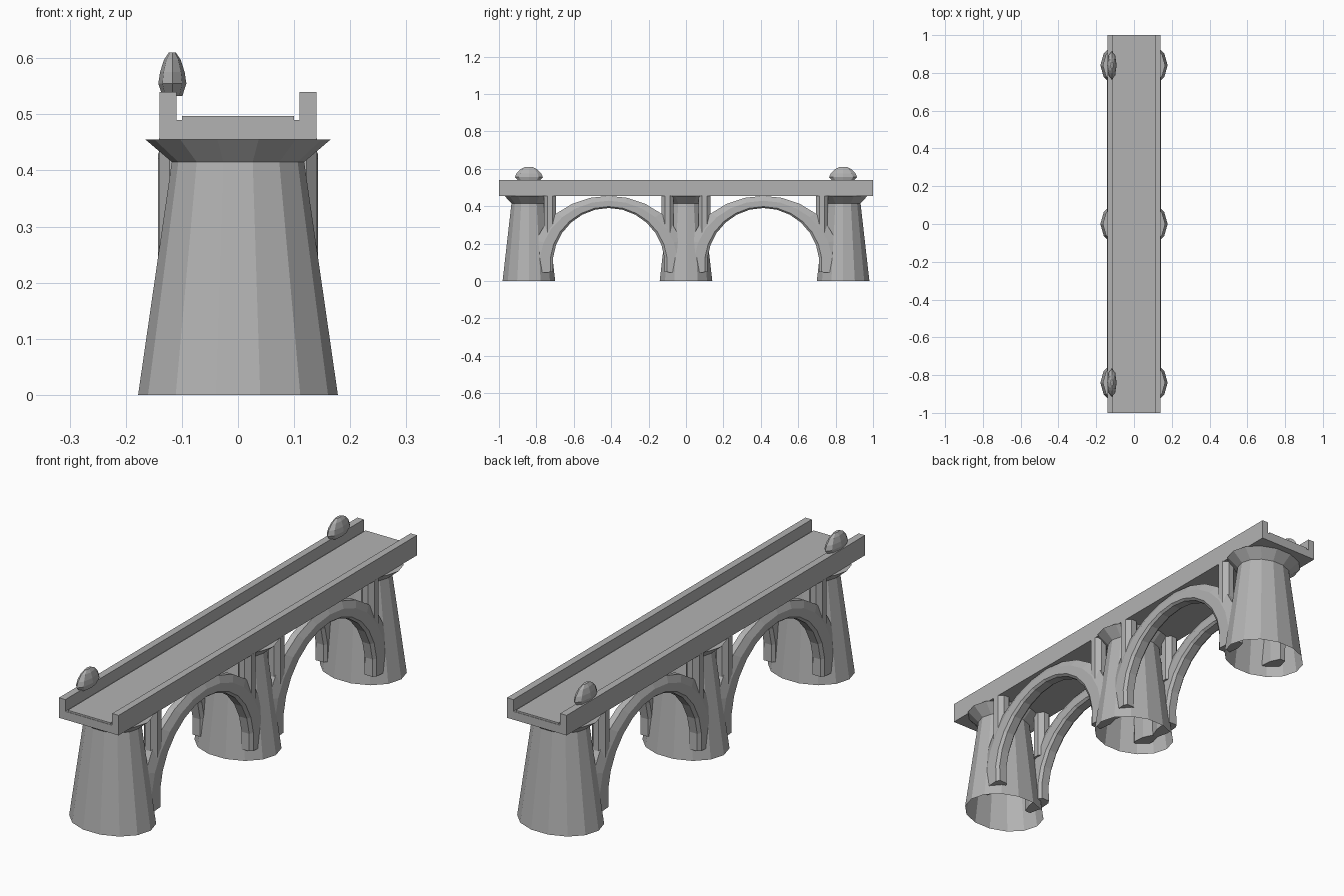
import bpy, bmesh, math

cube = bpy.data.objects.get("Cube")
if cube:
    bpy.data.objects.remove(cube, do_unlink=True)

stone = bpy.data.materials.new("grey_stone")
stone.use_nodes = True
GREY = (0.45, 0.45, 0.45, 1)
stone.diffuse_color = GREY
bsdf = stone.node_tree.nodes["Principled BSDF"]
bsdf.inputs["Base Color"].default_value = GREY
bsdf.inputs["Roughness"].default_value = 0.9


def skin(name, rings, cap_start=True, cap_end=True):
    """Join equal closed rings of points into one flat-shaded object."""
    bm = bmesh.new()
    loops = [[bm.verts.new(p) for p in ring] for ring in rings]
    n = len(loops[0])
    for a, b in zip(loops, loops[1:]):
        for i in range(n):
            j = (i + 1) % n
            bm.faces.new((a[i], a[j], b[j], b[i]))
    if cap_start:
        bm.faces.new(loops[0][::-1])
    if cap_end:
        bm.faces.new(loops[-1])
    bmesh.ops.recalc_face_normals(bm, faces=bm.faces)
    mesh = bpy.data.meshes.new(name)
    bm.to_mesh(mesh)
    bm.free()
    mesh.materials.append(stone)
    obj = bpy.data.objects.new(name, mesh)
    bpy.context.collection.objects.link(obj)
    return obj


def ring(cx, cy, z, rx, ry, sides, turn=0.0):
    angles = [turn + math.tau * i / sides for i in range(sides)]
    return [(cx + rx * math.cos(a), cy + ry * math.sin(a), z) for a in angles]


def along_y(profile, half):
    return [[(x, y, z) for x, z in profile] for y in (-half, half)]


# Deck with a raised curb on both sides, and the road surface
half_deck = [(0.14, 0.455), (0.14, 0.54), (0.11, 0.54), (0.11, 0.49)]
skin("deck", along_y(half_deck + [(-x, z) for x, z in half_deck[::-1]], 1.0))
skin("road_surface", along_y([(-0.1, 0.488), (0.1, 0.488), (0.1, 0.497), (-0.1, 0.497)], 0.998))

# Tapered oval piers, open underneath, with flared caps
PIER_Y = (-0.84, 0.0, 0.84)
for label, y in zip(("front", "middle", "back"), PIER_Y):
    levels = ((0, 0.178), (0.415, 0.118), (0.455, 0.165))
    skin(label + "_pier", [ring(0, y, z, r, r * 0.81, 14) for z, r in levels],
         cap_start=False)

# Arch ribs: bevelled section, thin at the crown and deeper at the haunches
SECTION = [(0.028, 0.12), (0.028, 0.6), (0.013, 1), (-0.013, 1),
           (-0.028, 0.6), (-0.028, 0.12), (-0.018, 0), (0.018, 0)]
STEPS = 14


def arch(name, x, y):
    rings = []
    for k in range(STEPS + 1):
        t = math.radians(-8 + 196 * k / STEPS)
        c, s = math.cos(t), math.sin(t)
        rings.append([(x + dx, y + (0.30 + 0.117 * d) * c, 0.09 + (0.30 + 0.065 * d) * s)
                      for dx, d in SECTION])
    skin(name, rings)


# Ribs and slim posts on each side of both spans
for span, y in (("front", -0.413), ("back", 0.413)):
    for side, s in (("left", 1), ("right", -1)):
        arch(f"{span}_{side}_arch", s * 0.115, y)
        for end, e in (("near", -1), ("far", 1)):
            py = y + e * 0.315
            skin(f"{span}_{side}_{end}_post",
                 [ring(s * 0.109, py, z, 0.034, 0.035, 8, math.pi / 8) for z in (0.25, 0.457)])

# Domed stones on the right-hand curb
DOME = ((0.533, 0.72), (0.555, 1), (0.575, 0.88), (0.597, 0.6), (0.61, 0.25))
for label, y in (("front", -0.84), ("back", 0.84)):
    skin(label + "_curb_stone",
         [ring(-0.117, y, z, 0.025 * r, 0.075 * r, 8) for z, r in DOME])
